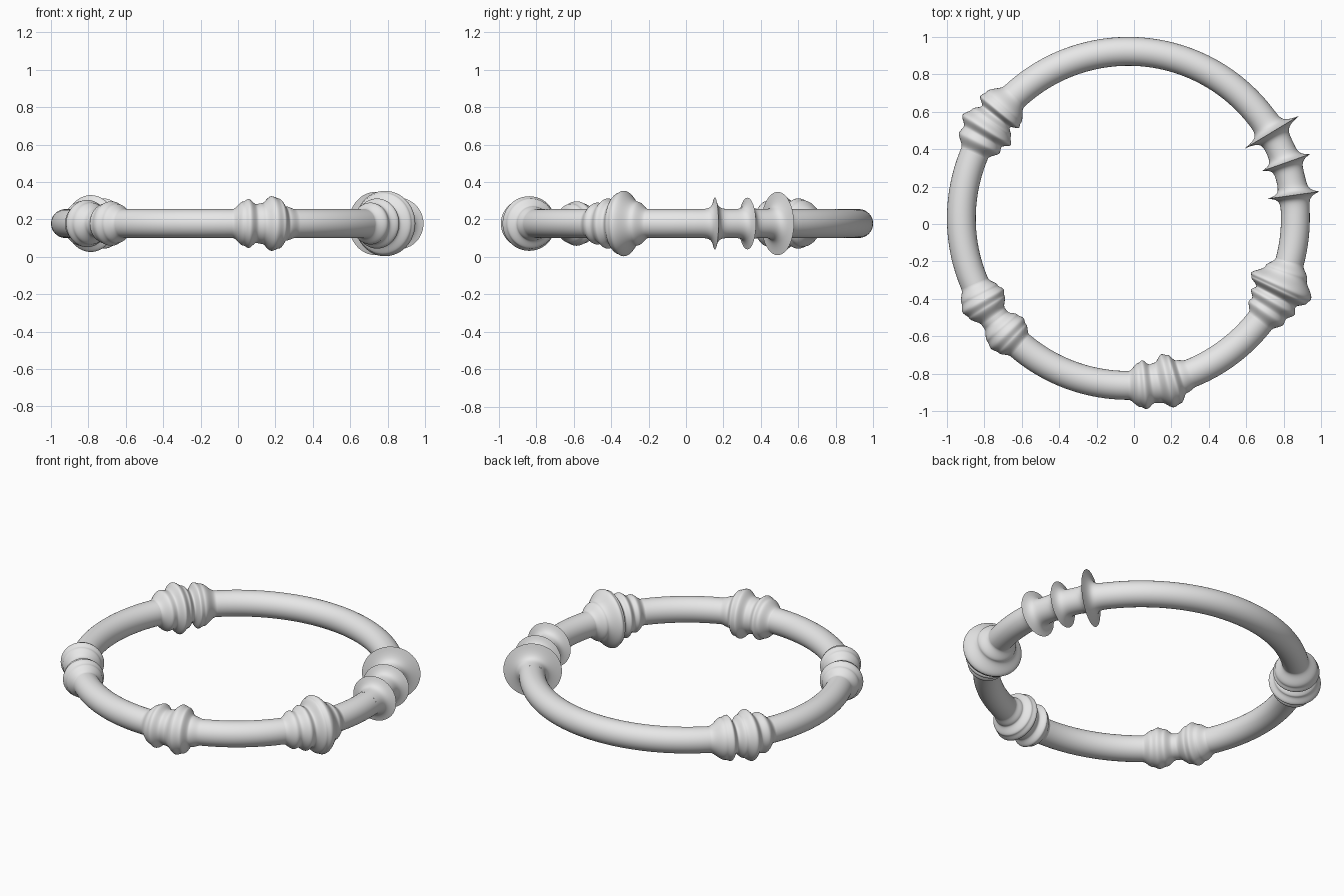
import bpy
import bmesh
from math import sin, cos, radians, exp, ceil

cube = bpy.data.objects.get("Cube")
if cube:
    bpy.data.objects.remove(cube, do_unlink=True)

CENTRE_X, CENTRE_Y, CENTRE_Z = -0.03, 0.03, 0.178
RING_RADIUS = 0.893
TUBE = 0.077
SIDES = 48

# Single plain colour
grey = bpy.data.materials.new("plain_grey")
grey.use_nodes = True
grey.diffuse_color = (0.8, 0.8, 0.8, 1)
grey.node_tree.nodes["Principled BSDF"].inputs["Base Color"].default_value = (0.8, 0.8, 0.8, 1)


def sweep(name, start, end, thickness, step):
    """Sweep a circle of varying thickness along an arc of the ring (degrees)."""
    bm = bmesh.new()
    rows = max(1, ceil((end - start) / step))
    rings = []
    for i in range(rows + 1):
        angle = start + (end - start) * i / rows
        size = thickness(angle)
        turn = radians(angle)
        ring = []
        for j in range(SIDES):
            around = radians(360 * j / SIDES)
            reach = RING_RADIUS + size * cos(around)
            ring.append(bm.verts.new((CENTRE_X + reach * cos(turn),
                                      CENTRE_Y + reach * sin(turn),
                                      CENTRE_Z + size * sin(around))))
        rings.append(ring)
    for near, far in zip(rings, rings[1:]):
        for j in range(SIDES):
            k = (j + 1) % SIDES
            bm.faces.new((near[j], far[j], far[k], near[k]))
    mesh = bpy.data.meshes.new(name)
    bm.to_mesh(mesh)
    bm.free()
    mesh.materials.append(grey)
    part = bpy.data.objects.new(name, mesh)
    bpy.context.collection.objects.link(part)
    bpy.ops.object.select_all(action='DESELECT')
    part.select_set(True)
    bpy.context.view_layer.objects.active = part
    bpy.ops.object.shade_smooth_by_angle(angle=radians(50))
    return part


def turned(points):
    """Eased thickness through (angle, radius) points, like a lathe-turned collar."""
    def thickness(angle):
        for (a, r), (b, s) in zip(points, points[1:]):
            if angle <= b:
                t = max(0, (angle - a) / (b - a))
                return r + (s - r) * t * t * (3 - 2 * t)
        return points[-1][1]
    return thickness


def finned(fins, spread):
    """Thickness with sharp-edged discs flaring out of the tube."""
    def thickness(angle):
        return TUBE + sum((r - TUBE) * exp(-abs(angle - a) / spread) for a, r in fins)
    return thickness


# Turned collars, listed as angle and radius
collars = {
    "back_right_collar": [(133, TUBE), (138.3, 0.124), (140.4, 0.134), (142.5, 0.095),
                          (145, 0.126), (148, 0.152), (150.8, 0.115), (153, 0.121), (157, TUBE)],
    "right_bead": [(203, TUBE), (207, 0.108), (209.6, 0.126), (212, 0.112), (216, TUBE)],
    "front_right_bead": [(217.5, TUBE), (221, 0.108), (223.5, 0.119), (226, 0.106), (229.5, TUBE)],
    "front_collar": [(270, TUBE), (273.8, 0.118), (275.5, 0.131), (278.2, 0.104), (280.2, 0.109),
                     (283.6, 0.146), (286, 0.134), (288.5, 0.092), (292, TUBE)],
    "left_collar": [(322, TUBE), (325.7, 0.112), (327.2, 0.107), (330, 0.134), (332, 0.119),
                    (334.6, 0.165), (336, 0.175), (341, 0.117), (345, TUBE)],
}

parts = [("left_fins", 1.5, 37.5, finned([(8, 0.139), (19.5, 0.138), (31, 0.169)], 0.95))]
for label, points in collars.items():
    parts.append((label, points[0][0], points[-1][0], turned(points)))

# Place the parts and bridge the gaps with plain hoop arcs
for index, (label, start, end, thickness) in enumerate(parts):
    sweep(label, start, end, thickness, 0.25)
    following = parts[index + 1][1] if index + 1 < len(parts) else parts[0][1] + 360
    sweep("hoop_after_" + label, end, following, lambda angle: TUBE, 2)
